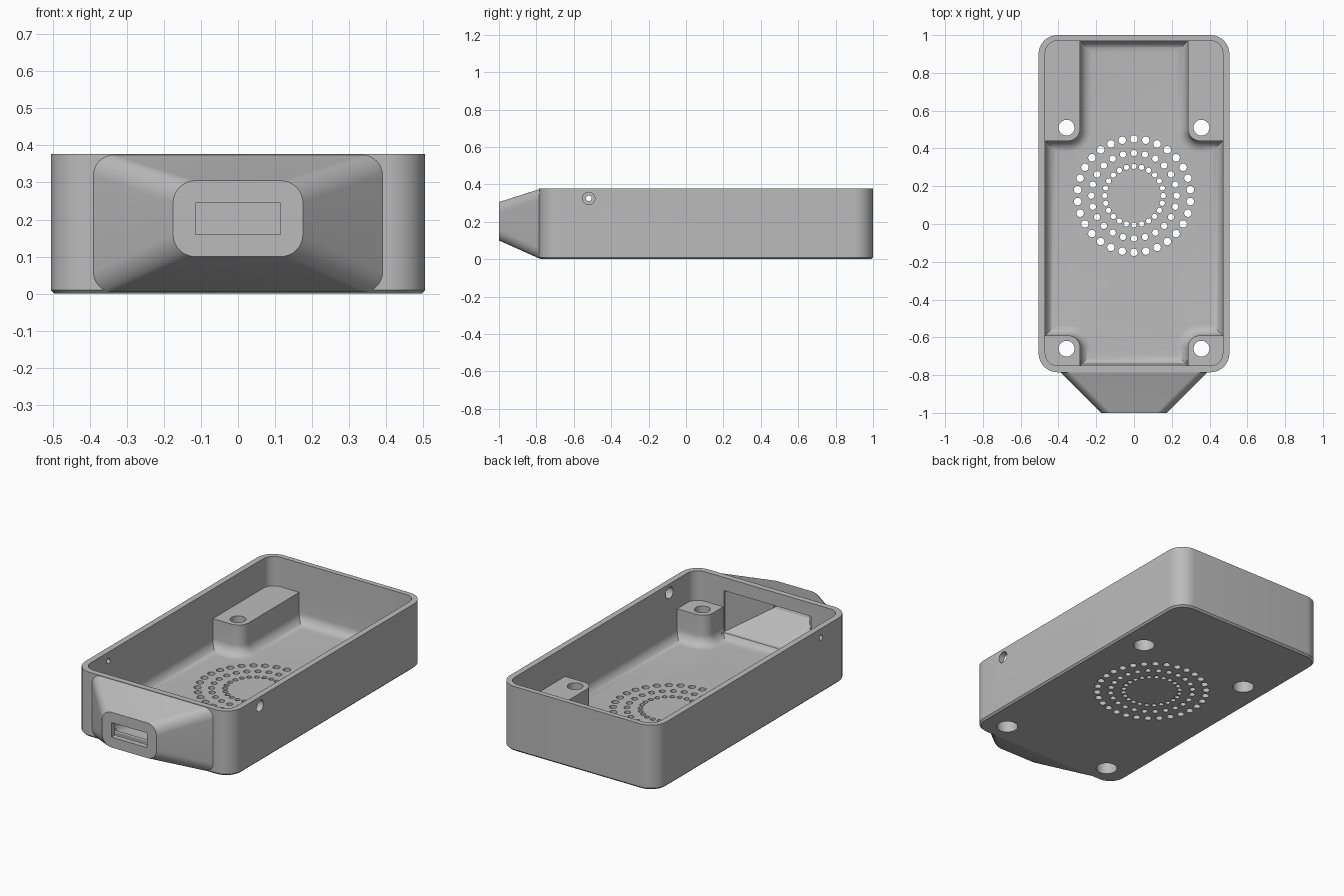
import bpy, bmesh, math
from mathutils import Vector, Matrix

if "Cube" in bpy.data.objects:
    bpy.data.objects.remove(bpy.data.objects["Cube"])

grey = bpy.data.materials.new("plastic_grey")
grey.use_nodes = True
GREY = (0.5, 0.5, 0.5, 1)
grey.diffuse_color = GREY
grey.node_tree.nodes["Principled BSDF"].inputs["Base Color"].default_value = GREY


def outline(corners, inset=0.0, steps=10):
    """Right-angled outline, counter-clockwise, (x, y, radius) corners, moved inward."""
    pts = []
    for i, (x, y, r) in enumerate(corners):
        p = Vector((x, y))
        d1 = (p - Vector(corners[i - 1][:2])).normalized()
        d2 = (Vector(corners[(i + 1) % len(corners)][:2]) - p).normalized()
        p += inset * (Vector((-d1.y, d1.x)) + Vector((-d2.y, d2.x)))
        if r == 0:
            pts.append(p)
            continue
        rr = max(r - inset * d1.cross(d2), 0.002)
        centre = p + rr * (d2 - d1)
        for k in range(steps + 1):
            a = math.pi / 2 * k / steps
            pts.append(centre + rr * (d1 * math.sin(a) - d2 * math.cos(a)))
    return pts


def rectangle(x, y0, y1, r):
    return [(-x, y0, r), (x, y0, r), (x, y1, r), (-x, y1, r)]


def finish(name, bm):
    bmesh.ops.recalc_face_normals(bm, faces=bm.faces)
    mesh = bpy.data.meshes.new(name)
    bm.to_mesh(mesh)
    bm.free()
    mesh.materials.append(grey)
    ob = bpy.data.objects.new(name, mesh)
    bpy.context.collection.objects.link(ob)
    return ob


def loft(name, rings):
    """Skin closed rings of equal point count and cap both ends."""
    bm = bmesh.new()
    loops = [[bm.verts.new(p) for p in ring] for ring in rings]
    for a, b in zip(loops, loops[1:]):
        for i in range(len(a)):
            bm.faces.new((a[i - 1], a[i], b[i], b[i - 1]))
    bm.faces.new(loops[0])
    bm.faces.new(loops[-1])
    return finish(name, bm)


def flat_ring(corners, z, inset=0.0):
    return [(p.x, p.y, z) for p in outline(corners, inset)]


def upright_ring(y, x, z0, z1, r):
    return [(p.x, y, p.y) for p in outline(rectangle(x, z0, z1, r))]


def cylinders(name, specs, sides=32, turn=Matrix()):
    """Separate cylinders, each (centre, radius, depth)."""
    bm = bmesh.new()
    for centre, radius, depth in specs:
        bmesh.ops.create_cone(bm, cap_ends=True, segments=sides, radius1=radius,
                              radius2=radius, depth=depth,
                              matrix=Matrix.Translation(centre) @ turn)
    return finish(name, bm)


def combine(target, tool, operation="DIFFERENCE"):
    mod = target.modifiers.new(tool.name, "BOOLEAN")
    mod.operation = operation
    mod.solver = "EXACT"
    mod.object = tool
    tool.hide_render = True
    bpy.context.view_layer.objects.active = target
    bpy.ops.object.modifier_apply(modifier=mod.name)
    bpy.data.objects.remove(tool)


# Outer box with a small bottom chamfer
HEIGHT, FLOOR, POST, FILLET = 0.377, 0.03, 0.205, 0.06
shell = rectangle(0.505, -0.785, 1.0, 0.1)
case = loft("speaker_case", [flat_ring(shell, 0, 0.01), flat_ring(shell, 0.01),
                             flat_ring(shell, HEIGHT)])

# Tapered snout on the front
combine(case, loft("snout", [upright_ring(-0.765, 0.39, 0.004, 0.374, 0.055),
                             upright_ring(-0.785, 0.39, 0.004, 0.374, 0.055),
                             upright_ring(-1.0, 0.175, 0.1, 0.305, 0.06)]), "UNION")

# Open upper cavity above the posts
inner = rectangle(0.47, -0.75, 0.97, 0.065)
combine(case, loft("upper_cavity", [flat_ring(inner, POST), flat_ring(inner, 0.5)]))

# Lower cavity running around the four posts, filleted into the floor
half = [(0.285, -0.75, 0), (0.285, -0.59, 0.065), (0.47, -0.59, 0),
        (0.47, 0.44, 0), (0.285, 0.44, 0.065), (0.285, 0.97, 0)]
plan = half + [(-x, y, r) for x, y, r in reversed(half)]
rings = []
for k in range(9):
    a = math.pi / 2 * k / 8
    rings.append(flat_ring(plan, FLOOR + FILLET * (1 - math.cos(a)),
                           FILLET * (1 - math.sin(a))))
combine(case, loft("lower_cavity", rings + [flat_ring(plan, 0.3)]))

# Funnel from the cavity to the slot in the snout
combine(case, loft("funnel", [upright_ring(-0.72, 0.28, 0.06, 0.3, 0),
                              upright_ring(-0.76, 0.28, 0.06, 0.3, 0),
                              upright_ring(-0.97, 0.115, 0.16, 0.245, 0),
                              upright_ring(-1.05, 0.115, 0.16, 0.245, 0)]))

# Screw holes through the posts, counterbored from below
spots = [(x, y) for x in (-0.357, 0.357) for y in (-0.66, 0.51)]
combine(case, cylinders("screw_holes", [((x, y, 0.15), 0.042, 0.5) for x, y in spots]))
combine(case, cylinders("counterbores", [((x, y, 0.05), 0.058, 0.14) for x, y in spots]))

# Three rings of sound holes in the floor
sound = []
for ring, radius, count in ((0.155, 0.014, 24), (0.226, 0.017, 24), (0.3, 0.02, 30)):
    for k in range(count):
        a = math.tau * k / count + math.pi / 2
        sound.append(((ring * math.cos(a), 0.15 + ring * math.sin(a), 0.02),
                      radius, 0.1))
combine(case, cylinders("sound_holes", sound, 16))

# Wide hole in the left wall and narrow hole in the right wall
combine(case, cylinders("side_holes", [((0.49, -0.52, 0.325), 0.033, 0.1),
                                       ((-0.49, -0.52, 0.325), 0.015, 0.1)],
                        24, Matrix.Rotation(math.pi / 2, 4, "Y")))

# Smooth rounded surfaces, keep hard edges
bpy.ops.object.select_all(action="DESELECT")
case.select_set(True)
bpy.context.view_layer.objects.active = case
bpy.ops.object.shade_smooth_by_angle(angle=math.radians(25))
